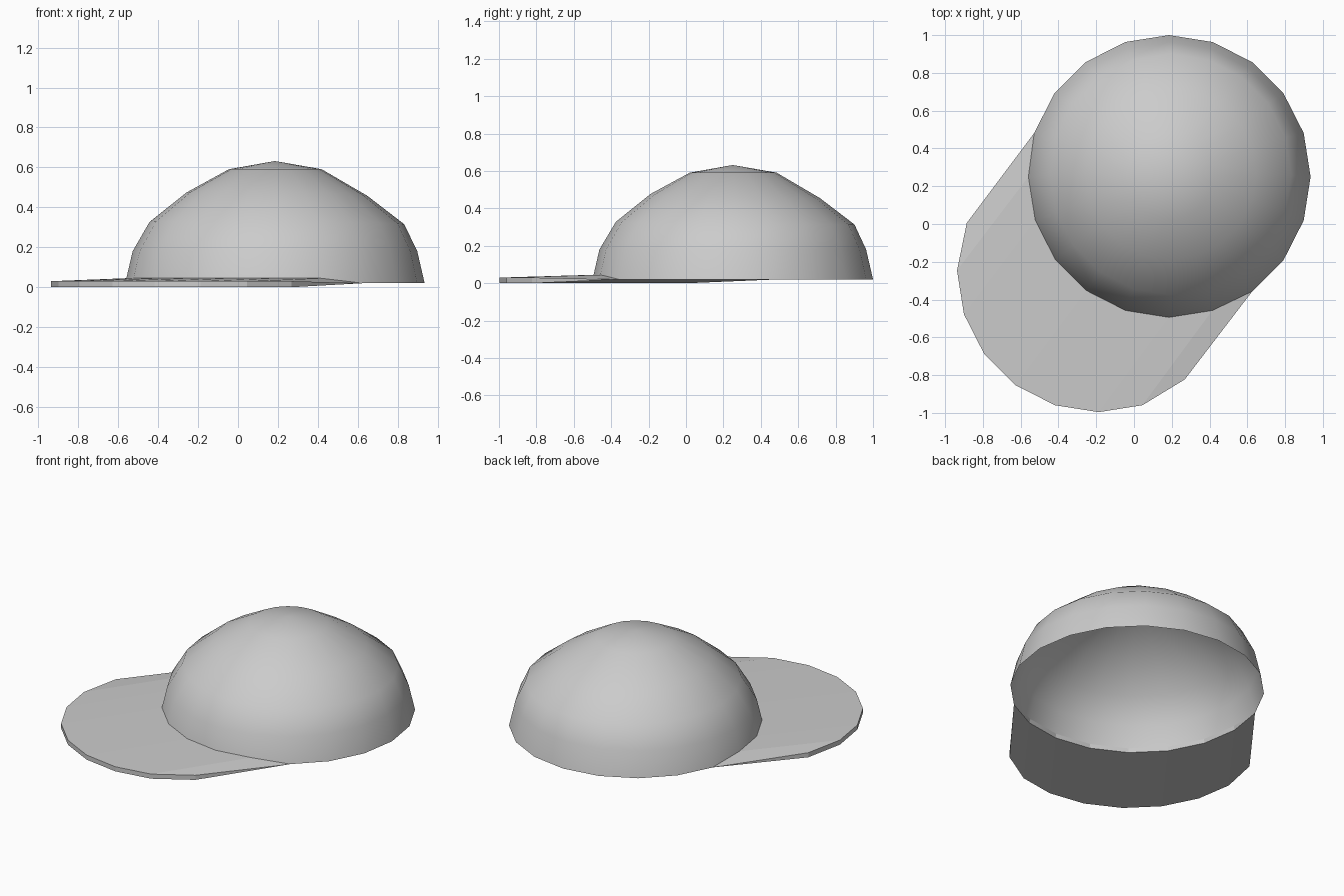
import bpy, bmesh, math
from mathutils import Vector

if "Cube" in bpy.data.objects:
    bpy.data.objects.remove(bpy.data.objects["Cube"])

SIDES = 20
CENTRE = Vector((0.185, 0.25, 0))
FORWARD = Vector((-0.6, -0.8, 0))  # direction the bill points


def rim(i, r=0.75):
    a = 2 * math.pi * i / SIDES
    return Vector((r * math.cos(a), r * math.sin(a), 0))


def finish(name, bm):
    bmesh.ops.recalc_face_normals(bm, faces=bm.faces)
    mesh = bpy.data.meshes.new(name)
    bm.to_mesh(mesh)
    bm.free()
    ob = bpy.data.objects.new(name, mesh)
    bpy.context.collection.objects.link(ob)
    return ob


# Crown: open dome from rings (radius, height, backward shift, forward rise)
profile = [(0.75, 0.02, 0, 0), (0.713, 0.18, 0, 0), (0.638, 0.321, 0.016, 0.014),
           (0.453, 0.466, 0.016, 0.03), (0.232, 0.591, 0.003, 0)]
bm = bmesh.new()
rings = []
for r, z, shift, rise in profile:
    ring = []
    for i in range(SIDES):
        p = rim(i, r)
        lift = rise * p.dot(FORWARD)
        ring.append(bm.verts.new(CENTRE + p - FORWARD * shift + Vector((0, 0, z + lift))))
    rings.append(ring)
for low, high in zip(rings, rings[1:]):
    for i in range(SIDES):
        j = (i + 1) % SIDES
        bm.faces.new((low[i], low[j], high[j], high[i]))
top = bm.verts.new(CENTRE + Vector((0, 0, 0.632)))
for i in range(SIDES):
    bm.faces.new((rings[-1][i], rings[-1][(i + 1) % SIDES], top))
crown = finish("crown", bm)
for f in crown.data.polygons:
    f.use_smooth = True

# Bill: front part of the rim pushed forward, tapering to points at the crown
FIRST, LAST = 9, 17
bm = bmesh.new()
sections = []
for i in range(FIRST, LAST + 1):
    end = i in (FIRST, LAST)
    inner = CENTRE + rim(i)
    outer = inner + FORWARD * (0.595 if end else 0.62)
    if i == LAST:
        outer.y += 0.01
    up = lambda p, z: bm.verts.new((p.x, p.y, z))
    low_in = up(inner, 0.02)
    high_in = low_in if end else up(CENTRE + rim(i, 0.744), 0.045)
    sections.append((low_in, up(outer, 0), up(outer, 0.03), high_in))
for a, b in zip(sections, sections[1:]):
    for k in range(3):
        quad = list(dict.fromkeys((a[k], a[k + 1], b[k + 1], b[k])))
        bm.faces.new(quad)
    bm.faces.new(list(dict.fromkeys((a[3], a[0], b[0], b[3]))))
for s in (sections[0], sections[-1]):
    bm.faces.new((s[0], s[1], s[2]))
finish("bill", bm)
